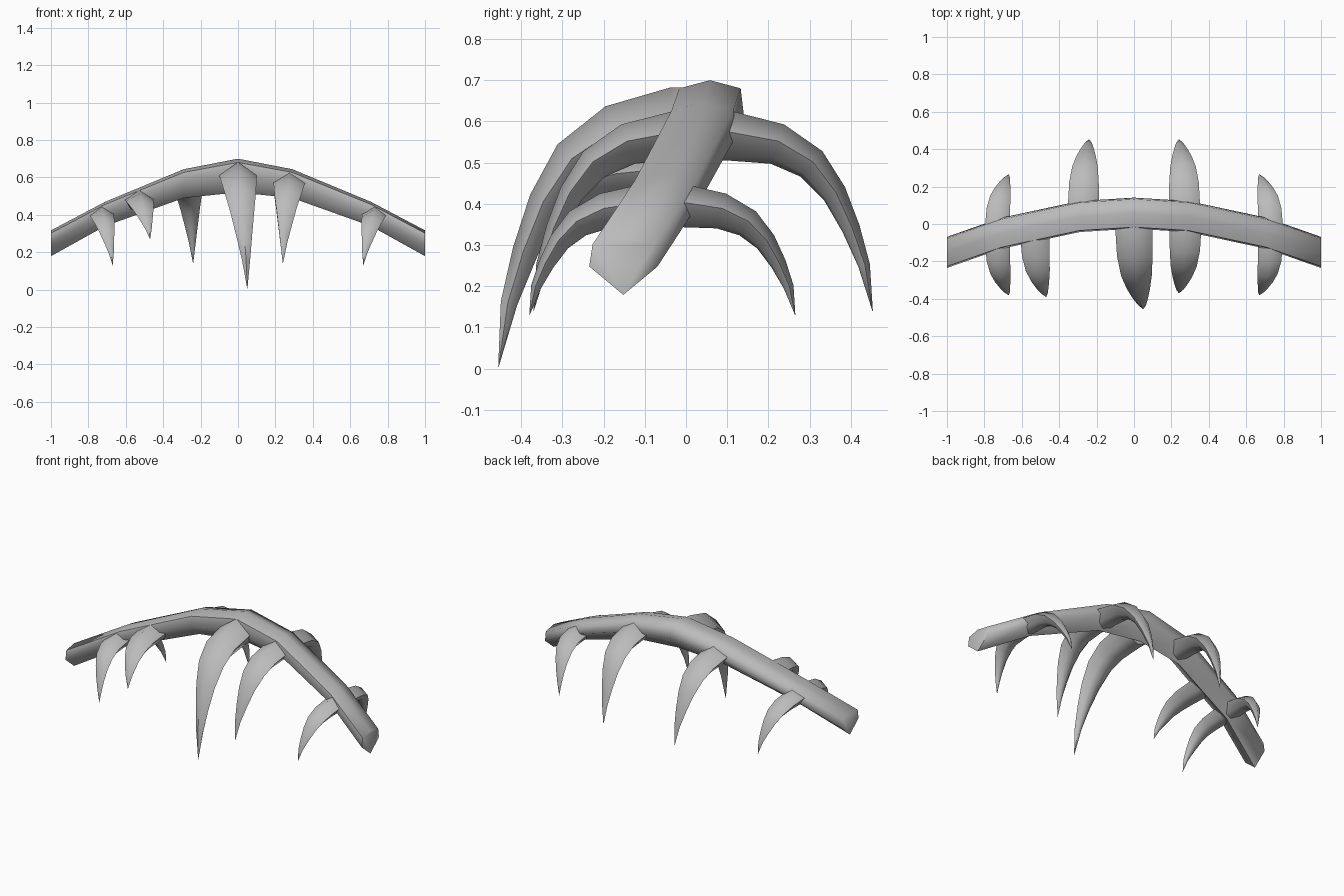
import bpy
import bmesh
from mathutils import Vector

cube = bpy.data.objects.get("Cube")
if cube:
    bpy.data.objects.remove(cube, do_unlink=True)

grey = bpy.data.materials.new("bone_grey")
grey.use_nodes = True
grey.diffuse_color = (0.5, 0.5, 0.5, 1)
grey.node_tree.nodes["Principled BSDF"].inputs["Base Color"].default_value = (0.5, 0.5, 0.5, 1)


def loft(name, sections):
    """Skin a list of equal-sized rings, closing both ends."""
    bm = bmesh.new()
    rings = [[bm.verts.new(p) for p in s] for s in sections]
    for a, b in zip(rings, rings[1:]):
        for i in range(len(a)):
            j = (i + 1) % len(a)
            bm.faces.new((a[i], a[j], b[j], b[i]))
    bm.faces.new(rings[0])
    bm.faces.new(rings[-1])
    bmesh.ops.remove_doubles(bm, verts=bm.verts, dist=0.0005)
    bmesh.ops.recalc_face_normals(bm, faces=bm.faces)
    mesh = bpy.data.meshes.new(name)
    bm.to_mesh(mesh)
    bm.free()
    mesh.materials.append(grey)
    obj = bpy.data.objects.new(name, mesh)
    bpy.context.collection.objects.link(obj)
    bpy.ops.object.select_all(action='DESELECT')
    obj.select_set(True)
    bpy.context.view_layer.objects.active = obj
    bpy.ops.object.shade_smooth_by_angle(angle=1.2)
    return obj


# Arched beam: x, centre y, centre z, half height
half = [(0, .058, .61, .09), (.29, .04, .567, .077), (.71, -.05, .405, .065), (1, -.152, .248, .069)]
stations = [(-x, y, z, h) for x, y, z, h in half[:0:-1]] + half
keel = [(0, 1), (.9, .78), (1, 0), (0, -1), (-1, 0), (-.9, .78)]
loft("arched_beam", [[(x, y + u * .083, z + v * h) for u, v in keel] for x, y, z, h in stations])

# Curved horn: reach fraction, drop fraction, thickness, width
PATH = [(.04, 0, 1, 1), (.16, 0, 1, 1), (.44, .047, .84, .95), (.64, .16, .68, .82), (.776, .33, .5, .62),
        (.873, .53, .37, .42), (.95, .74, .24, .22), (1, 1, .01, .005)]
HORN = [(0, 1), (1, .15), (.55, -.75), (0, -1), (-.55, -.75), (-1, .15)]


def horn(name, side, x, tip_x, y, z, reach, drop, thick, width):
    centres = [Vector((x + (tip_x - x) * f ** 3, y + side * reach * f, z - drop * d)) for f, d, _, _ in PATH]
    rings = []
    for i, (c, (_, _, t, w)) in enumerate(zip(centres, PATH)):
        along = centres[min(i + 1, len(PATH) - 1)] - centres[max(i - 1, 0)]
        along.x = 0
        along.normalize()
        up = Vector((0, -along.z * side, along.y * side))
        rings.append([c + Vector((u * w * width, 0, 0)) + up * (v * t * thick) for u, v in HORN])
    loft(name, rings)


# Front row
horn("front_centre_horn", -1, 0, .05, .055, .598, .51, .593, .085, .1)
horn("front_left_inner_horn", -1, .275, .24, .04, .565, .41, .425, .06, .085)
horn("front_right_middle_horn", -1, -.53, -.47, .0, .475, .39, .205, .06, .078)

# Mirrored horns
for label, s in (("left", 1), ("right", -1)):
    horn("back_" + label + "_inner_horn", 1, s * .27, s * .24, .04, .565, .413, .425, .06, .083)
    horn("back_" + label + "_outer_horn", 1, s * .73, s * .67, -.055, .395, .32, .265, .052, .066)
    horn("front_" + label + "_outer_horn", -1, s * .73, s * .67, -.055, .395, .325, .265, .052, .066)
